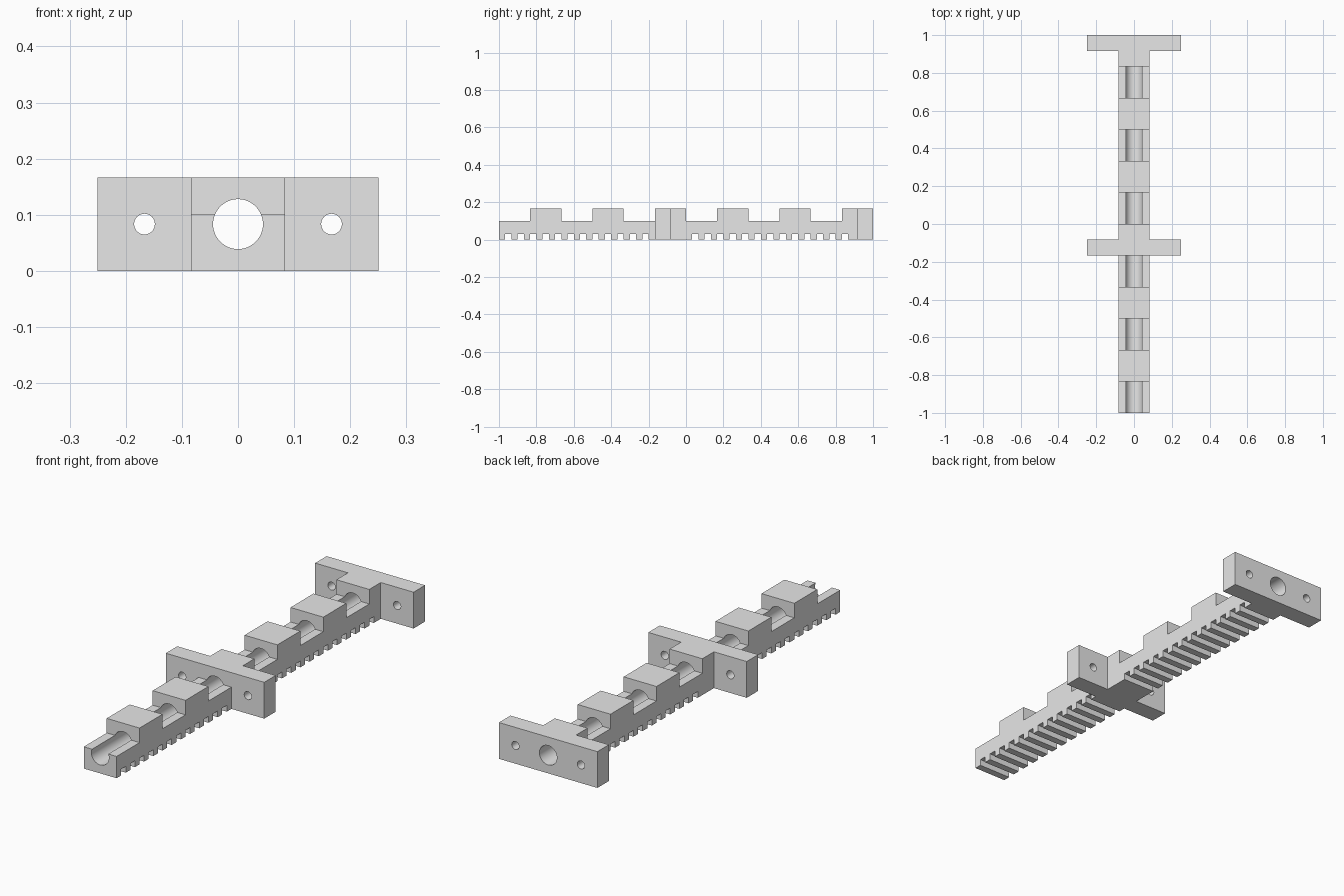
import bpy
import bmesh
import math

if "Cube" in bpy.data.objects:
    bpy.data.objects.remove(bpy.data.objects["Cube"], do_unlink=True)

STEP = 1 / 6          # length of one raised or lowered section
HALF = STEP / 2       # half rail width, flange thickness, bore height
LOW, HIGH = 0.1, STEP
PITCH, GAP_DEPTH = STEP / 2.5, 0.029

grey = bpy.data.materials.new("plain grey")
grey.use_nodes = True
grey.diffuse_color = (0.8, 0.8, 0.8, 1)
grey.node_tree.nodes["Principled BSDF"].inputs["Base Color"].default_value = (0.8, 0.8, 0.8, 1)


def extrude_x(name, outline, half_width):
    """Solid from a (y, z) outline, extruded across x."""
    bm = bmesh.new()
    face = bm.faces.new([bm.verts.new((-half_width, y, z)) for y, z in outline])
    moved = bmesh.ops.extrude_face_region(bm, geom=[face])["geom"]
    verts = [v for v in moved if isinstance(v, bmesh.types.BMVert)]
    bmesh.ops.translate(bm, verts=verts, vec=(2 * half_width, 0, 0))
    bmesh.ops.recalc_face_normals(bm, faces=bm.faces)
    mesh = bpy.data.meshes.new(name)
    bm.to_mesh(mesh)
    bm.free()
    mesh.materials.append(grey)
    obj = bpy.data.objects.new(name, mesh)
    bpy.context.collection.objects.link(obj)
    return obj


def cutter_y(name, x, radius, sides):
    """Long round cutter along y."""
    bpy.ops.mesh.primitive_cylinder_add(vertices=sides, radius=radius, depth=2.4,
                                        location=(x, 0, HALF), rotation=(math.pi / 2, 0, 0))
    obj = bpy.context.object
    obj.name = name
    obj.hide_render = True
    obj.data.materials.append(grey)
    return obj


def combine(target, other, operation):
    mod = target.modifiers.new(other.name, "BOOLEAN")
    mod.operation = operation
    mod.solver = "EXACT"
    mod.object = other
    bpy.ops.object.select_all(action="DESELECT")
    bpy.context.view_layer.objects.active = target
    target.select_set(True)
    bpy.ops.object.modifier_apply(modifier=mod.name)
    bpy.data.objects.remove(other, do_unlink=True)


# Rail outline: rack teeth underneath, plain under the two flange blocks
outline = [(-1, 0)]
for k in range(28):
    y = -1 + PITCH * (k + 0.5)
    if 12 <= k <= 14:
        continue
    end = y + PITCH / 2
    outline += [(y, 0), (y, GAP_DEPTH), (end, GAP_DEPTH), (end, 0)]
outline.append((1, 0))

# Castellated top, from the back to the front
for i in reversed(range(12)):
    z = HIGH if i % 2 else LOW
    outline += [(-1 + (i + 1) * STEP, z), (-1 + i * STEP, z)]

rail = extrude_x("toothed_rail", outline, HALF)

# Mounting flanges in the middle and at the back end
for name, y in (("middle_flange", -STEP), ("end_flange", 1 - HALF)):
    box = [(y, 0), (y + HALF, 0), (y + HALF, HIGH), (y, HIGH)]
    combine(rail, extrude_x(name, box, 0.25), "UNION")

# Central bore and screw holes
combine(rail, cutter_y("bore_cutter", 0, 0.0445, 48), "DIFFERENCE")
for side in (-1, 1):
    combine(rail, cutter_y("screw_hole_cutter", side * STEP, 0.0185, 32), "DIFFERENCE")

bpy.ops.object.shade_smooth_by_angle(angle=math.radians(30))
